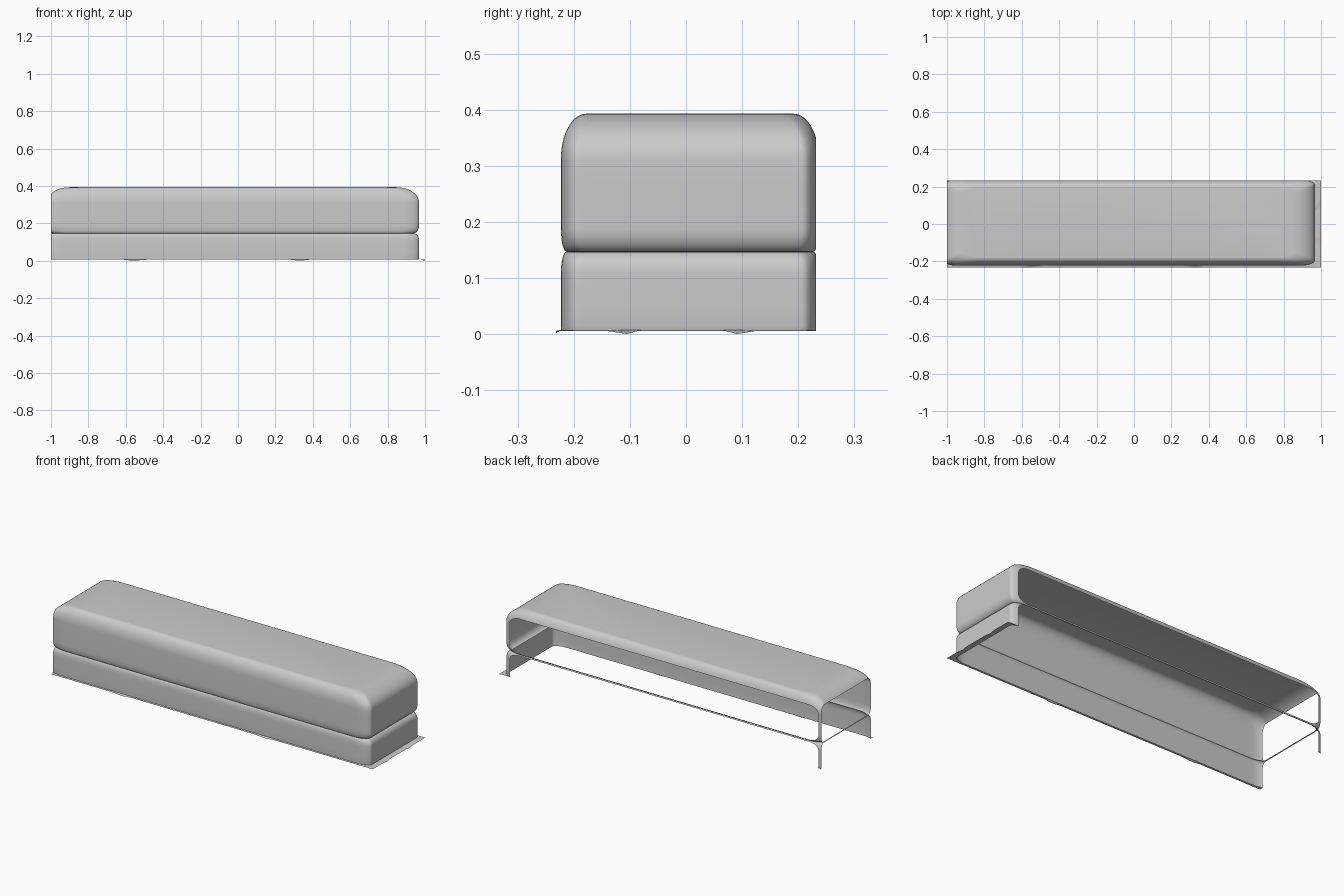
import bpy, bmesh, math
from mathutils import Vector

if "Cube" in bpy.data.objects:
    bpy.data.objects.remove(bpy.data.objects["Cube"])

# Uncut outer limits of the padded bench cover (left and back get trimmed)
X0, X1, Y0, Y1 = -1.021, 0.968, -0.223, 0.237
LONG, SHORT, CORNER = 60, 28, 10


def ring(bm, z, dx, dy, rx, ry, bounds=(X0, X1, Y0, Y1)):
    """One horizontal rounded-rectangle loop, counter-clockwise."""
    x0, x1, y0, y1 = bounds
    x0, x1, y0, y1 = x0 + dx, x1 - dx, y0 + dy, y1 - dy
    centres = [(x0 + rx, y0 + ry, 180), (x1 - rx, y0 + ry, 270),
               (x1 - rx, y1 - ry, 0), (x0 + rx, y1 - ry, 90)]
    pts = []
    for k, (cx, cy, start) in enumerate(centres):
        for i in range(CORNER + 1):
            a = math.radians(start + 90 * i / CORNER)
            pts.append(Vector((cx + rx * math.cos(a), cy + ry * math.sin(a), z)))
        nx, ny, ns = centres[(k + 1) % 4]
        b = math.radians(ns)
        end = Vector((nx + rx * math.cos(b), ny + ry * math.sin(b), z))
        last = pts[-1].copy()
        n = LONG if k % 2 == 0 else SHORT
        pts += [last.lerp(end, i / n) for i in range(1, n)]
    return [bm.verts.new(p) for p in pts]


def bridge(bm, low, high):
    n = len(low)
    for i in range(n):
        j = (i + 1) % n
        bm.faces.new((low[i], low[j], high[j], high[i]))


bm = bmesh.new()
rings = []

# Ragged hem flange lying near the floor
hem = ring(bm, 0.006, 0, 0, 0.002, 0.002, (-1.06, 1.0, -0.232, 0.27))
for v in hem:
    dip = 0
    if v.co.x > 0.99:
        dip = max(math.exp(-((v.co.y - c) / 0.015) ** 2) for c in (-0.11, 0.095))
    elif v.co.y < -0.23:
        dip = max(math.exp(-((v.co.x - c) / 0.03) ** 2) for c in (-0.56, 0.33))
    v.co.z -= 0.006 * dip
rings.append(hem)

# Lower wall, rounding inwards to the seam
SEAM = 0.147
profile = [(0.008, 0.05), (0.014, 0.0), (0.05, 0.0), (0.08, 0.0)]
for i in range(9):
    a = math.pi / 2 * i / 8
    profile.append((SEAM - 0.038 * (1 - math.sin(a)), 1 - math.cos(a)))
# Upper cushion, swelling out from the seam
for i in range(1, 9):
    a = math.pi / 2 * i / 8
    profile.append((SEAM + 0.043 * (1 - math.cos(a)), 1 - math.sin(a)))
profile += [(0.23, 0.0), (0.27, 0.0)]
for z, f in profile:
    rings.append(ring(bm, z, 0.028 * f, 0.01 * f, 0.08, 0.03))

# Rounded top edge, longer along the bench than across it
for i in range(15):
    a = math.pi / 2 * i / 14
    f = 1 - math.cos(a)
    rings.append(ring(bm, 0.312 + 0.081 * math.sin(a),
                      0.12 * f, 0.045 * f, 0.08, 0.03))

for low, high in zip(rings, rings[1:]):
    bridge(bm, low, high)
bm.faces.new(rings[-1])

# Trim the left end and the back, leaving the shell open there
for co, no in (((-1, 0, 0), (-1, 0, 0)), ((0, 0.232, 0), (0, 1, 0))):
    geom = bm.verts[:] + bm.edges[:] + bm.faces[:]
    bmesh.ops.bisect_plane(bm, geom=geom, dist=1e-6, plane_co=co,
                           plane_no=no, clear_outer=True)

mesh = bpy.data.meshes.new("bench_cushion_shell")
bm.to_mesh(mesh)
bm.free()
obj = bpy.data.objects.new("bench_cushion_shell", mesh)
bpy.context.collection.objects.link(obj)
bpy.context.view_layer.objects.active = obj
obj.select_set(True)
bpy.ops.object.shade_smooth_by_angle(angle=math.radians(50))
